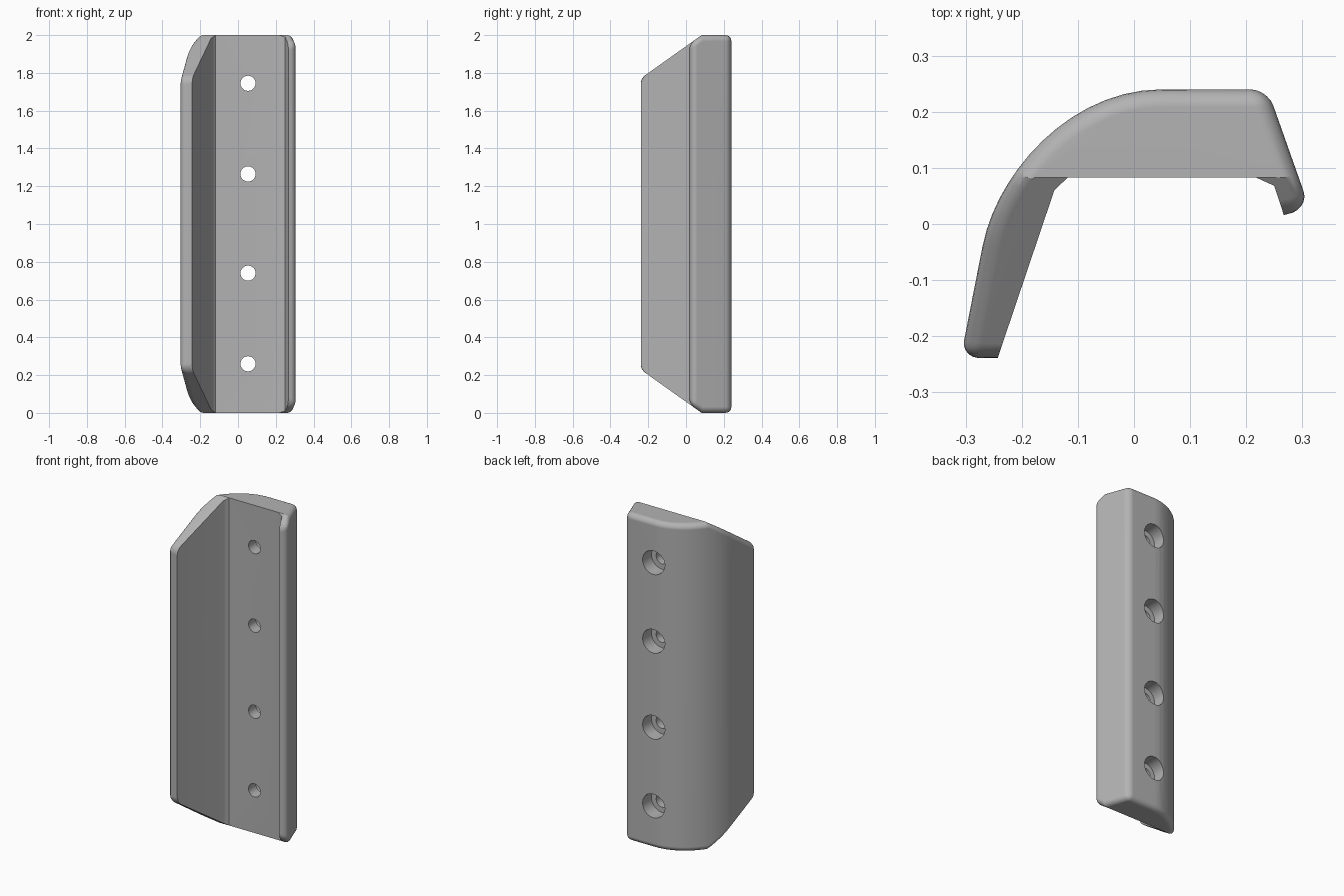
import bpy, bmesh, math
from mathutils import Vector
from mathutils.geometry import interpolate_bezier

cube = bpy.data.objects.get("Cube")
if cube:
    bpy.data.objects.remove(cube, do_unlink=True)

HEIGHT = 2.0
INNER_Y = 0.083
BACK_Y = 0.24
FILLET = 0.032

grey = bpy.data.materials.new("plain grey")
grey.use_nodes = True
grey.diffuse_color = (0.45, 0.45, 0.45, 1)
grey.node_tree.nodes["Principled BSDF"].inputs["Base Color"].default_value = (0.45, 0.45, 0.45, 1)

# Cross-section: outer skin runs from the long arm's tip round to the short lip
curve = interpolate_bezier(Vector((-0.27, -0.04)), Vector((-0.245, 0.09)),
                           Vector((-0.115, BACK_Y)), Vector((0.05, BACK_Y)), 15)
arm_tip = [(-0.243, -0.239), (-0.309, -0.239)]
lip = [(0.238, BACK_Y), (0.313, 0.028), (0.267, 0.016)]
inside = [(0.25, 0.068), (0.217, INNER_Y), (-0.118, INNER_Y), (-0.142, 0.06)]
outer = arm_tip + [tuple(p) for p in curve] + lip
profile = outer + inside
rounded_corners = [arm_tip[1], lip[0], lip[1]]

# Guard body: extruded cross-section
bm = bmesh.new()
base = bm.faces.new([bm.verts.new((x, y, 0)) for x, y in profile])
top = bmesh.ops.extrude_face_region(bm, geom=[base])["geom"]
bmesh.ops.translate(bm, vec=(0, 0, HEIGHT), verts=[v for v in top if isinstance(v, bmesh.types.BMVert)])
bmesh.ops.recalc_face_normals(bm, faces=bm.faces)

# Sloped cuts across the front of both ends
for z, sign in ((HEIGHT, 1), (0, -1)):
    geom = bm.verts[:] + bm.edges[:] + bm.faces[:]
    cut = bmesh.ops.bisect_plane(bm, geom=geom, dist=0.0005, plane_co=(0, INNER_Y, z),
                                 plane_no=(0, -0.71, sign), clear_outer=True)
    rim = [e for e in cut["geom_cut"] if isinstance(e, bmesh.types.BMEdge) and e.is_boundary]
    bmesh.ops.holes_fill(bm, edges=rim, sides=0)
bmesh.ops.recalc_face_normals(bm, faces=bm.faces)


# Round the outer rims and the outer upright corners
def on_outer(point):
    for a, b in zip(outer, outer[1:]):
        a, b, p = Vector(a), Vector(b), point.xy
        t = max(0, min(1, (p - a).dot(b - a) / (b - a).length_squared))
        if (a + (b - a) * t - p).length < 0.001:
            return True
    return False


def needs_fillet(edge):
    mid = (edge.verts[0].co + edge.verts[1].co) / 2
    if any(abs(f.normal.z) > 0.5 for f in edge.link_faces):
        return on_outer(mid) and any(abs(f.normal.z) < 0.1 for f in edge.link_faces)
    return any((mid.xy - Vector(c)).length < 0.001 for c in rounded_corners)


bmesh.ops.bevel(bm, geom=[e for e in bm.edges if needs_fillet(e)], offset=FILLET,
                offset_type='OFFSET', segments=5, profile=0.5, affect='EDGES', clamp_overlap=False)
mesh = bpy.data.meshes.new("guard_body")
bm.to_mesh(mesh)
bm.free()
mesh.materials.append(grey)
body = bpy.data.objects.new("guard_body", mesh)
bpy.context.collection.objects.link(body)


# Screw holes: narrow bore through the wall, wide counterbore from the back
def drill(radius, y_from, y_to, z):
    bpy.ops.mesh.primitive_cylinder_add(vertices=40, radius=radius, depth=y_to - y_from,
                                        location=(0.053, (y_from + y_to) / 2, z),
                                        rotation=(math.pi / 2, 0, 0))
    cutter = bpy.context.object
    cutter.name = "hole_cutter"
    cutter.hide_render = True
    cutter.data.materials.append(grey)
    mod = body.modifiers.new("hole", 'BOOLEAN')
    mod.operation, mod.solver, mod.object = 'DIFFERENCE', 'EXACT', cutter
    bpy.context.view_layer.objects.active = body
    bpy.ops.object.modifier_apply(modifier=mod.name)
    bpy.data.objects.remove(cutter, do_unlink=True)


for z in (0.26, 0.74, 1.265, 1.745):
    drill(0.04, 0, 0.3, z)
    drill(0.072, 0.155, 0.3, z)

# Smooth fillets and curve, crisp inner edges
bpy.ops.object.select_all(action='DESELECT')
body.select_set(True)
bpy.context.view_layer.objects.active = body
bpy.ops.object.shade_smooth_by_angle(angle=math.radians(30))
normals = body.modifiers.new("flat_faces", 'WEIGHTED_NORMAL')
normals.keep_sharp = True
